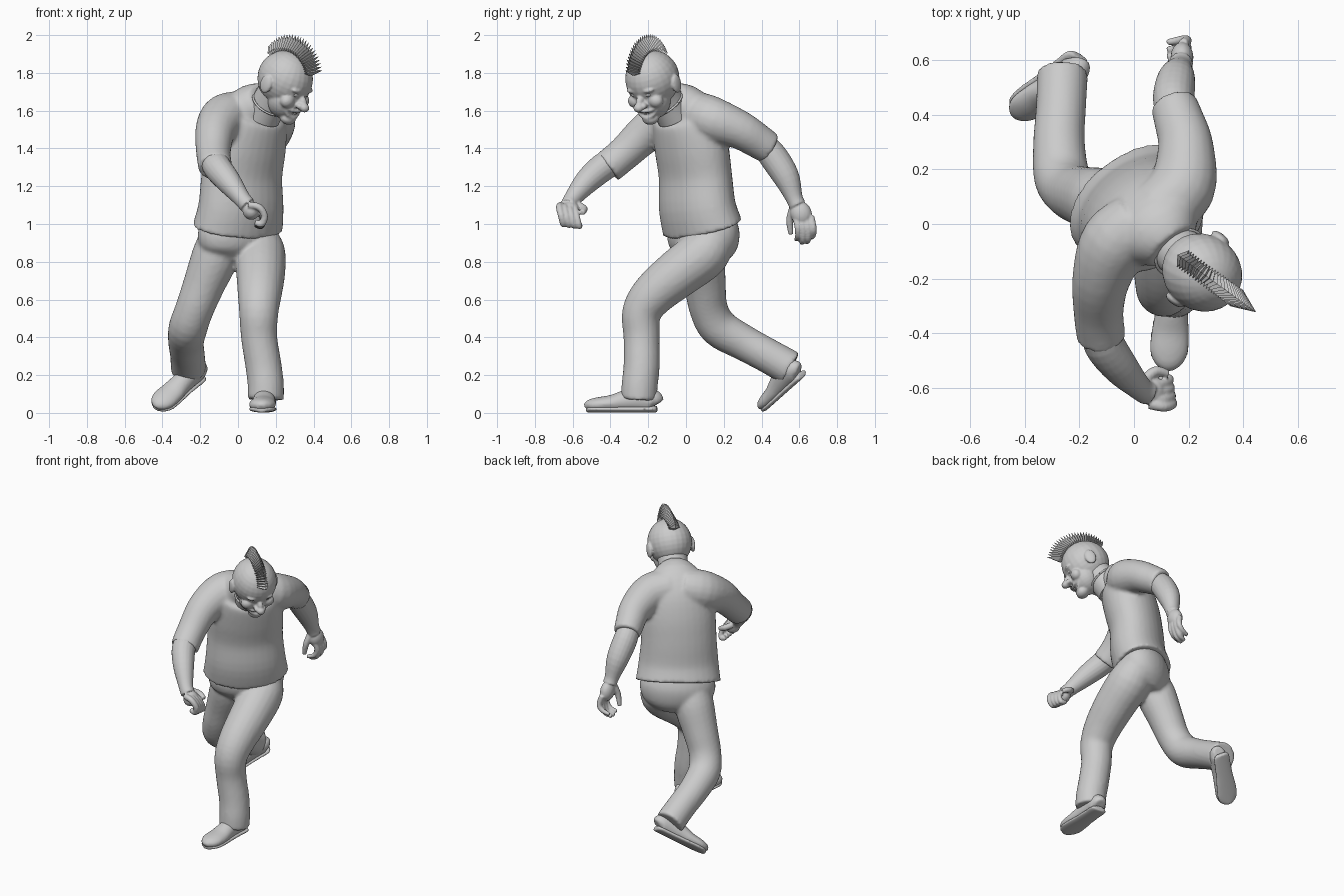
import bpy, bmesh, math
from mathutils import Vector, Matrix

cube = bpy.data.objects.get("Cube")
if cube:
    bpy.data.objects.remove(cube)

grey = bpy.data.materials.new("plain grey")
grey.use_nodes = True
GREY = (0.6, 0.6, 0.6, 1)
grey.diffuse_color = GREY
grey.node_tree.nodes["Principled BSDF"].inputs["Base Color"].default_value = GREY


def spline(a, b, c, d, t):
    return 0.5 * (2 * b + (c - a) * t + (2 * a - 5 * b + 4 * c - d) * t ** 2 + (3 * b - a - 3 * c + d) * t ** 3)


def loft(bm, rings, side=(1, 0, 0), n=20, steps=4, m=Matrix()):
    """Closed tube through rings of x, y, z, radius and optional second radius."""
    rings = [tuple(r) if len(r) == 5 else (*r, r[3]) for r in rings]
    p = [rings[0]] + rings + [rings[-1]]
    fine = [[spline(*v, k / steps) for v in zip(*p[i:i + 4])] for i in range(len(rings) - 1) for k in range(steps)]
    fine.append(rings[-1])
    loops = []
    for i, r in enumerate(fine):
        t = (Vector(fine[min(i + 1, len(fine) - 1)][:3]) - Vector(fine[max(i - 1, 0)][:3])).normalized()
        s = Vector(side)
        s = (s - t * s.dot(t)).normalized()
        u = t.cross(s)
        loops.append([bm.verts.new(m @ (Vector(r[:3]) + s * (r[3] * math.cos(q)) + u * (r[4] * math.sin(q))))
                      for q in (math.tau * k / n for k in range(n))])
    for a, b in zip(loops, loops[1:]):
        for k in range(n):
            bm.faces.new((a[k], a[(k + 1) % n], b[(k + 1) % n], b[k]))
    bm.faces.new(loops[0][::-1])
    bm.faces.new(loops[-1])


def ball(bm, loc, size, m=Matrix(), tilt=0):
    mat = m @ Matrix.Translation(loc) @ Matrix.Rotation(tilt, 4, 'X') @ Matrix.Diagonal((*size, 1))
    bmesh.ops.create_uvsphere(bm, u_segments=24, v_segments=16, radius=1, matrix=mat)


def finish(name, bm, voxel=0, relax=4, angle=50):
    """Turn the bmesh into an object, optionally fused into one smooth skin."""
    bmesh.ops.recalc_face_normals(bm, faces=bm.faces)
    me = bpy.data.meshes.new(name)
    bm.to_mesh(me)
    bm.free()
    me.materials.append(grey)
    ob = bpy.data.objects.new(name, me)
    bpy.context.collection.objects.link(ob)
    if voxel:
        mod = ob.modifiers.new("fuse", 'REMESH')
        mod.mode, mod.voxel_size, mod.use_smooth_shade = 'VOXEL', voxel, True
        mod = ob.modifiers.new("relax", 'SMOOTH')
        mod.factor, mod.iterations = 0.5, relax
    else:
        bpy.context.view_layer.objects.active = ob
        ob.select_set(True)
        bpy.ops.object.shade_smooth_by_angle(angle=math.radians(angle))
        ob.select_set(False)


def frame(origin, forward, up):
    """Local space with -y forward and z up."""
    y = -Vector(forward).normalized()
    z = Vector(up)
    z = (z - y * z.dot(y)).normalized()
    return Matrix.Translation(origin) @ Matrix((y.cross(z), y, z)).transposed().to_4x4()


SHOULDERS = (0.8, 0.6, 0)

# Shirt: torso and both sleeves
bm = bmesh.new()
loft(bm, [(-.002, .088, .978, .268, .178), (.015, .06, 1.09, .252, .172), (.02, .05, 1.25, .238, .165),
          (.04, .03, 1.4, .235, .17), (.065, .005, 1.53, .215, .162), (.095, -.025, 1.615, .175, .135),
          (.145, -.085, 1.66, .1, .095)], SHOULDERS, 32)
loft(bm, [(.02, .01, 1.59, .115), (-.07, -.07, 1.56, .128), (-.12, -.2, 1.49, .107),
          (-.13, -.32, 1.38, .092), (-.12, -.415, 1.3, .09)])
loft(bm, [(.08, .04, 1.59, .115), (.175, .13, 1.555, .123), (.19, .28, 1.5, .103), (.165, .38, 1.44, .092), (.145, .44, 1.4, .086)])
finish("shirt", bm, .012)

# Collar band
bm = bmesh.new()
mat = frame((.17, -.105, 1.64), (.4, -.5, -.6), (.4, -.5, .9))
hoop = [(.1 * math.cos(a), .096 * math.sin(a), 0, .006) for a in (math.tau * k / 12 for k in range(13))]
loft(bm, hoop, (0, 0, 1), 8, 3, mat)
finish("collar", bm)

# Trousers: hips and both legs
bm = bmesh.new()
loft(bm, [(0, .08, 1.06, .2, .13), (0, .09, .96, .238, .16), (0, .1, .87, .218, .147), (0, .1, .8, .13, .1)], SHOULDERS, 32)
loft(bm, [(.1, .14, .94, .11), (.115, .1, .85, .135), (.12, -.04, .74, .13), (.115, -.17, .63, .117), (.11, -.235, .53, .104),
          (.112, -.235, .4, .096), (.135, -.235, .25, .096), (.147, -.245, .15, .096), (.147, -.25, .07, .096)])
loft(bm, [(-.09, .06, .94, .11), (-.12, .08, .83, .125), (-.18, .1, .68, .111), (-.23, .12, .55, .102), (-.265, .175, .45, .103),
          (-.275, .3, .375, .095), (-.268, .42, .31, .092), (-.262, .555, .235, .094)])
finish("trousers", bm, .012)

# Shoes: upper and sole, with the trailing foot up on its toes
LAST = [(0, .035, .08), (.02, .054, .12), (.09, .057, .135), (.17, .06, .115), (.24, .068, .09),
        (.31, .07, .078), (.355, .052, .065), (.376, .02, .04)]
FEET = {"left": ((.15, -.155, 0), (-.07, -1, 0), (0, 0, 1), 1),
        "right": ((-.2, .628, .19), (-.6, -.52, -.46), (.2, -.52, .82), .96)}
for label, (heel, forward, up, size) in FEET.items():
    m = frame(heel, forward, up) @ Matrix.Scale(size, 4)
    bm = bmesh.new()
    loft(bm, [(0, -d, h / 2 + .005, w, h / 2) for d, w, h in LAST], m=m)
    loft(bm, [(0, -.07, .05, .052), (0, -.085, .12, .056), (0, -.09, .2, .058)], m=m)
    finish(label + "_shoe", bm, .008, 3)
    bm = bmesh.new()
    loft(bm, [(0, .002 - d, .02, w + .002, .018) for d, w, h in LAST], m=m)
    finish(label + "_sole", bm, .007, 2)

# Forearms with hands: a fist in front, a loose hand behind
bm = bmesh.new()
loft(bm, [(-.125, -.37, 1.34, .07), (-.11, -.44, 1.3, .075), (-.05, -.525, 1.225, .066), (.02, -.6, 1.135, .046), (.05, -.62, 1.1, .045)])
ball(bm, (.07, -.615, 1.07), (.045, .055, .048))
for k in range(4):
    y, z, r = -.66 + k * .028, -.004 * k, .019 - .001 * k
    loft(bm, [(.055, y, 1.1 + z, r), (.11 - k * .004, y - .01, 1.09 + z, r), (.14 - k * .004, y, 1.045 + z, r),
              (.125, y + .012, 1 + z, r), (.09, y + .012, 1.01 + z, .015)], (0, 1, 0), 10)
loft(bm, [(.04, -.57, 1.1, .02), (.08, -.54, 1.08, .02), (.125, -.55, 1.06, .015)], (0, 0, 1), 10)
finish("right_forearm", bm, .006, 2)

bm = bmesh.new()
loft(bm, [(.15, .4, 1.43, .065), (.145, .46, 1.36, .076), (.155, .53, 1.25, .07), (.168, .572, 1.14, .046), (.172, .59, 1.1, .045)])
ball(bm, (.176, .61, 1.055), (.042, .056, .065), tilt=.35)
for k, drop in enumerate((.01, -.008, -.005, .02)):
    y = .585 + k * .027
    loft(bm, [(.18, y - .005, 1.04, .019), (.194, y + .008, .98, .018), (.17, y + .008, .925 + drop, .016),
              (.122, y, .908 + drop, .012)], (0, 1, 0), 10)
loft(bm, [(.16, .57, 1.09, .023), (.138, .55, 1.02, .02), (.122, .555, .945, .013)], (0, 1, 0), 10)
finish("left_forearm", bm, .006, 2)

# Neck
bm = bmesh.new()
loft(bm, [(.13, -.06, 1.57, .096), (.175, -.11, 1.66, .094), (.235, -.165, 1.75, .1)])
finish("neck", bm)

# Head, turned and bowed
HEAD = frame((.25, -.178, 1.77), (.7, -.51, -.5), (.4, -.3, .87))
bm = bmesh.new()
ball(bm, (0, 0, 0), (.14, .152, .149), HEAD)
ball(bm, (0, -.06, -.09), (.103, .094, .108), HEAD)
ball(bm, (0, -.118, -.172), (.048, .042, .035), HEAD)
ball(bm, (0, -.155, -.048), (.02, .038, .024), HEAD, .6)
ball(bm, (0, -.185, -.072), (.028, .027, .024), HEAD)
for s in (-1, 1):
    ball(bm, (s * .066, -.113, -.072), (.042, .036, .038), HEAD)
    ball(bm, (s * .045, -.126, .003), (.042, .024, .015), HEAD)
    ball(bm, (s * .023, -.168, -.072), (.016, .02, .016), HEAD)
    ball(bm, (s * .143, .005, -.035), (.015, .036, .05), HEAD, -.2)
    loft(bm, [(s * .075, -.112, -.1, .01), (s * .042, -.145, -.11, .01), (0, -.157, -.11, .01)], (0, 0, 1), 8, m=HEAD)
    loft(bm, [(s * .075, -.112, -.1, .01), (s * .042, -.137, -.143, .01), (0, -.15, -.157, .011)], (0, 0, 1), 8, m=HEAD)
finish("head", bm, .006, 3)

# Eyes and teeth
bm = bmesh.new()
for s in (-1, 1):
    ball(bm, (s * .045, -.124, -.022), (.02, .02, .015), HEAD)
finish("eyes", bm)
bm = bmesh.new()
for k in range(-3, 4):
    at = (k * .014, -.148 + abs(k) * .006, -.123)
    bmesh.ops.create_cube(bm, size=1, matrix=HEAD @ Matrix.Translation(at) @ Matrix.Diagonal((.012, .012, .018, 1)))
finish("teeth", bm, angle=30)

# Mohawk: a fan of thin pointed blades
bm = bmesh.new()
COUNT = 26
for k in range(COUNT):
    f = k / (COUNT - 1)
    reach = .25 - .045 * f ** 3
    m = HEAD @ Matrix.Rotation(math.radians(50 - 113 * f), 4, 'X')
    w, inner = .038, .12
    ends = [bm.verts.new(m @ Vector((0, 0, z))) for z in (inner, reach)]
    waist = [bm.verts.new(m @ Vector(v)) for v in
             ((w, 0, inner + .04), (0, .016, inner + .055), (-w, 0, inner + .04), (0, -.016, inner + .055))]
    for i in range(4):
        for e in ends:
            bm.faces.new((waist[i], waist[(i + 1) % 4], e))
finish("mohawk", bm, angle=20)
